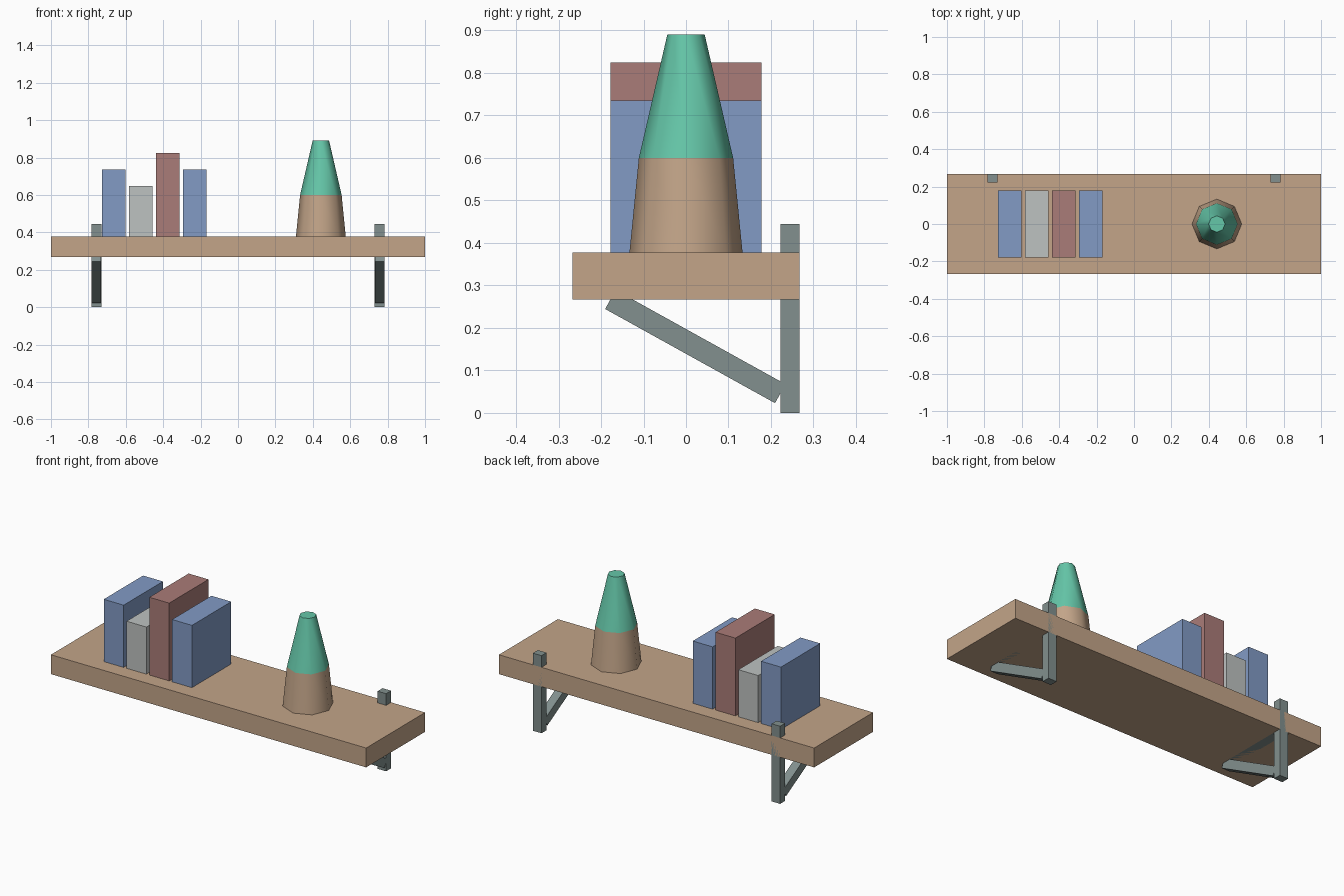
import bpy, bmesh, math
from mathutils import Matrix

if "Cube" in bpy.data.objects:
    bpy.data.objects.remove(bpy.data.objects["Cube"])


def material(name, r, g, b):
    lin = [((c / 255 + 0.055) / 1.055) ** 2.4 for c in (r, g, b)]
    m = bpy.data.materials.new(name)
    m.diffuse_color = (*lin, 1)
    m.use_nodes = True
    m.node_tree.nodes["Principled BSDF"].inputs["Base Color"].default_value = m.diffuse_color
    return m


wood = material("wood", 195, 165, 137)
metal = material("grey_metal", 130, 144, 142)
blue = material("blue_cover", 130, 155, 197)
red = material("red_cover", 170, 124, 120)
pale = material("pale_cover", 190, 194, 193)
mint = material("mint", 101, 199, 169)


def add(name, bm, mat):
    bmesh.ops.recalc_face_normals(bm, faces=bm.faces)
    me = bpy.data.meshes.new(name)
    bm.to_mesh(me)
    bm.free()
    me.materials.append(mat)
    ob = bpy.data.objects.new(name, me)
    bpy.context.collection.objects.link(ob)
    return ob


def box(name, x, y, z, mat, tilt=0):
    """Box from (min, max) ranges, tilted about its own centre along x."""
    bm = bmesh.new()
    size = [r[1] - r[0] for r in (x, y, z)]
    mid = [(r[0] + r[1]) / 2 for r in (x, y, z)]
    mtx = Matrix.Translation(mid) @ Matrix.Rotation(tilt, 4, 'X') @ Matrix.Diagonal((*size, 1))
    bmesh.ops.create_cube(bm, size=1, matrix=mtx)
    return add(name, bm, mat)


def frustum(name, x, z0, z1, r0, r1, mat):
    """Eight-sided tapered section with smooth sides and crisp rims."""
    bm = bmesh.new()
    bmesh.ops.create_cone(bm, cap_ends=True, segments=8, radius1=r0, radius2=r1,
                          depth=z1 - z0, matrix=Matrix.Translation((x, 0, (z0 + z1) / 2)))
    ob = add(name, bm, mat)
    bpy.ops.object.select_all(action='DESELECT')
    ob.select_set(True)
    bpy.context.view_layer.objects.active = ob
    bpy.ops.object.shade_smooth_by_angle(angle=math.radians(50))
    return ob


# Shelf board
BOTTOM, TOP, HALF = 0.267, 0.378, 0.267
box("shelf_board", (-1, 1), (-HALF, HALF), (BOTTOM, TOP), wood)

# Brackets: wall post, arm let into the board, diagonal brace
for side, cx in (("left", -0.757), ("right", 0.757)):
    xr = (cx - 0.027, cx + 0.027)
    box(side + "_bracket_post", xr, (0.222, HALF), (0, 0.445), metal)
    box(side + "_bracket_arm", xr, (-0.19, 0.222), (BOTTOM, BOTTOM + 0.045), metal)
    box(side + "_bracket_brace", (cx - 0.025, cx + 0.025), (0.022 - 0.2285, 0.022 + 0.2285),
        (0.156 - 0.0255, 0.156 + 0.0255), metal, math.radians(-29))

# Row of books
books = [(blue, 0.735), (pale, 0.648), (red, 0.824), (blue, 0.735)]
for i, (mat, top) in enumerate(books):
    cx = -0.664 + i * 0.1445
    box(f"book_{i + 1}", (cx - 0.063, cx + 0.063), (-0.178, 0.178), (TOP, top), mat)

# Tapered vase: wooden base and mint upper part
frustum("vase_base", 0.443, TOP, 0.6, 0.133, 0.111, wood)
frustum("vase_top", 0.443, 0.6, 0.89, 0.111, 0.044, mint)
